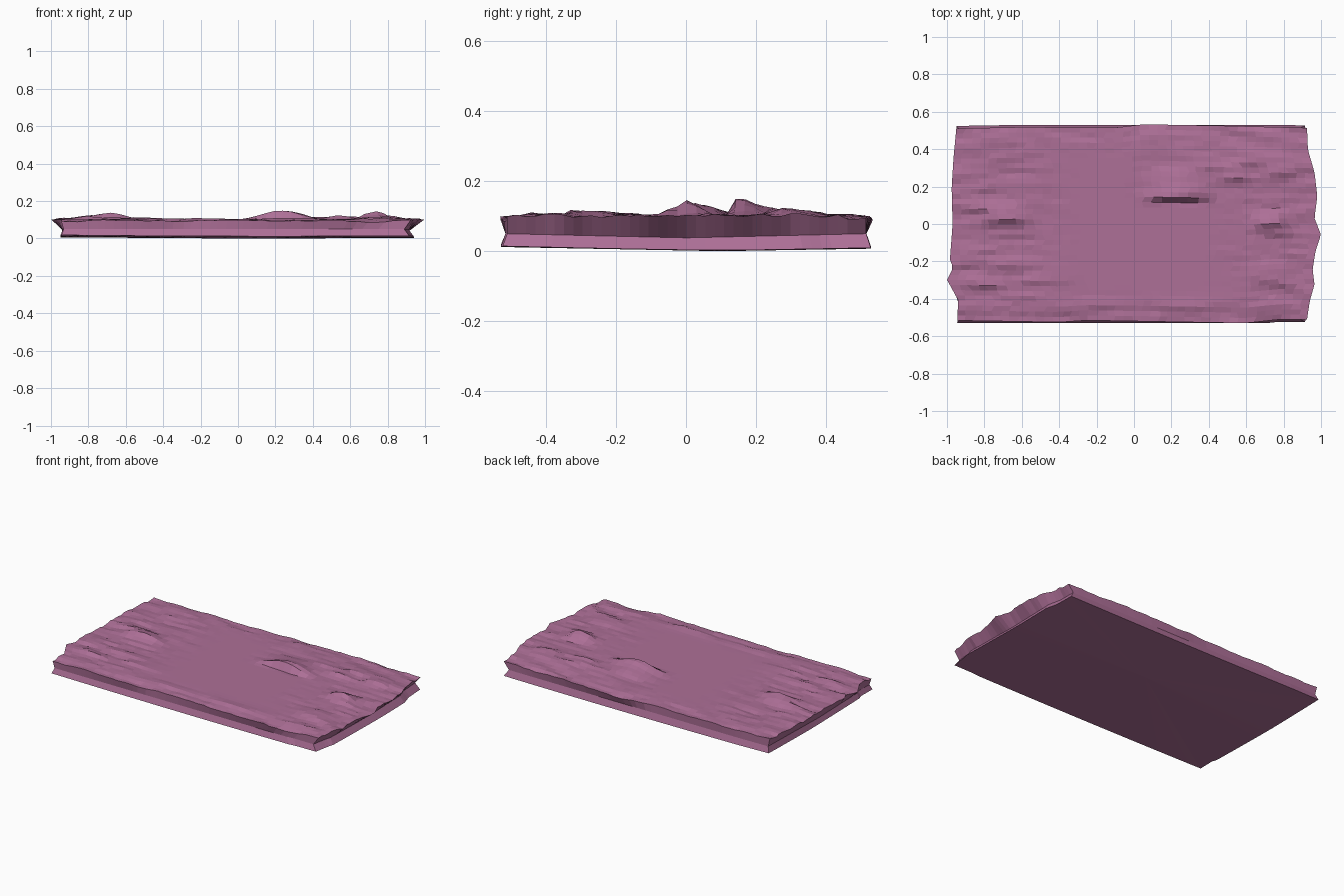
import bpy, bmesh, math, random
from mathutils import noise, Vector

if "Cube" in bpy.data.objects:
    bpy.data.objects.remove(bpy.data.objects["Cube"])

random.seed(4)
NX, NY = 40, 38


def lerp_path(path, t):
    """Piecewise linear lookup through (t, value) points."""
    if t <= path[0][0]:
        return path[0][1]
    for (a, va), (b, vb) in zip(path, path[1:]):
        if t <= b:
            return va + (vb - va) * (t - a) / (b - a)
    return path[-1][1]


# Ragged outline of the top rim
LEFT = [(-.52, -.945), (-.41, -.94), (-.30, -1.0), (-.23, -.965), (-.2, -.985),
        (0, -.97), (.2, -.975), (.36, -.965), (.52, -.95)]
RIGHT = [(-.52, .925), (-.42, .94), (-.33, .965), (-.25, .955), (-.15, .97),
         (-.06, 1.0), (.03, .965), (.15, .98), (.28, .965), (.4, .93), (.52, .925)]
FRONT = [(-1, -.515), (-.4, -.525), (-.25, -.515), (.3, -.525), (.6, -.53), (.78, -.51), (1, -.51)]
BACK = [(-1, .51), (-.6, .518), (-.1, .515), (.05, .533), (.5, .525), (1, .512)]

# Ledges: x, y, height, half length, north slope length, south cliff length
LEDGES = [
    (.24, .145, .05, .24, .17, .03), (.73, .01, .044, .13, .08, .08),
    (.54, .24, .022, .13, .12, .03), (.78, .27, .024, .14, .14, .04),
    (.62, .33, .014, .12, .1, .03), (.8, -.05, .012, .12, .06, .03),
    (-.7, .015, .035, .22, .12, .03), (-.85, .09, .014, .12, .15, .03),
    (-.8, -.33, .014, .14, .09, .03), (-.9, -.22, .012, .12, .08, .03),
    (-.5, -.3, .01, .25, .12, .04), (-.72, .43, .009, .2, .1, .03),
    (.3, -.44, .01, .25, .06, .03), (.75, -.3, .012, .2, .15, .05),
    (.4, .3, .012, .25, .1, .03), (-.2, -.43, .007, .4, .05, .04),
]


def height(x, y):
    # level plain, rougher ground towards the ends
    z = .102
    for lx, ly, h, hw, north, south in LEDGES:
        u = abs(x - lx) / hw
        v = (y - ly) / north if y > ly else (ly - y) / south
        if u < 1 and v < 1:
            z += h * (.5 + .5 * math.cos(math.pi * u)) * (1 - v)
    rough = max(0, min(1, (max(abs(x - .05) - .35, (abs(y) - .35) * 2)) / .3))
    if x > 0 and y > .1:
        rough = max(rough, .5)
    z += rough * .011 * noise.noise(Vector((x * 5, y * 17, 3)))
    z += rough * random.uniform(-.003, .003)
    # front and back rims dip slightly
    z -= .008 * max(0, (abs(y) - .43) / .1)
    return z


bm = bmesh.new()

# Weathered top surface
grid = []
for j in range(NY + 1):
    v = j / NY
    yy = -.52 + 1.04 * v
    row = []
    for i in range(NX + 1):
        u = i / NX
        if 0 < i < NX:
            u += random.uniform(-.005, .005)
        x = lerp_path(LEFT, yy) * (1 - u) + lerp_path(RIGHT, yy) * u
        y = lerp_path(FRONT, x) * (1 - v) + lerp_path(BACK, x) * v
        row.append(bm.verts.new((x, y, height(x, y))))
    grid.append(row)
for j in range(NY):
    for i in range(NX):
        bm.faces.new((grid[j][i], grid[j][i + 1], grid[j + 1][i + 1], grid[j + 1][i]))

# Rim loop, counter-clockwise
rim = (grid[0][:] + [r[-1] for r in grid[1:]] + grid[-1][-2::-1]
       + [r[0] for r in grid[-2:0:-1]])


# Pinched sides: narrow waist, then a splayed lower edge
def ring(hx, hy, z_of, cx):
    out = []
    for p in rim:
        x = max(-hx, min(hx, p.co.x / .95 * hx))
        y = max(-hy, min(hy, p.co.y / .515 * hy))
        out.append(bm.verts.new((x + cx, y, z_of(x, y))))
    return out


def sag(x, y):
    return .005 * abs(x) ** 2 + .009 * (abs(y - .1) / .5) ** 1.3 - .002 * x


waist = ring(.925, .515, lambda x, y: .05 - .012 * (1 - abs(y) / .52), -.012)
foot = ring(.945, .528, lambda x, y: max(0, sag(x, y)), -.005)
n = len(rim)
for a, b in ((rim, waist), (waist, foot)):
    for k in range(n):
        m = (k + 1) % n
        bm.faces.new((a[k], b[k], b[m], a[m]))

# Gently sagging underside
centre = bm.verts.new((0, .1, 0))
for k in range(n):
    bm.faces.new((foot[(k + 1) % n], foot[k], centre))

bmesh.ops.remove_doubles(bm, verts=bm.verts, dist=.0001)
bmesh.ops.recalc_face_normals(bm, faces=bm.faces)
low = min(v.co.z for v in bm.verts)
for v in bm.verts:
    v.co.z -= low
mesh = bpy.data.meshes.new("rock_slab")
bm.to_mesh(mesh)
bm.free()
mat = bpy.data.materials.new("mauve_rock")
mat.diffuse_color = (.42, .16, .31, 1)
mat.use_nodes = True
mat.node_tree.nodes["Principled BSDF"].inputs["Base Color"].default_value = mat.diffuse_color
mesh.materials.append(mat)
slab = bpy.data.objects.new("rock_slab", mesh)
bpy.context.collection.objects.link(slab)
